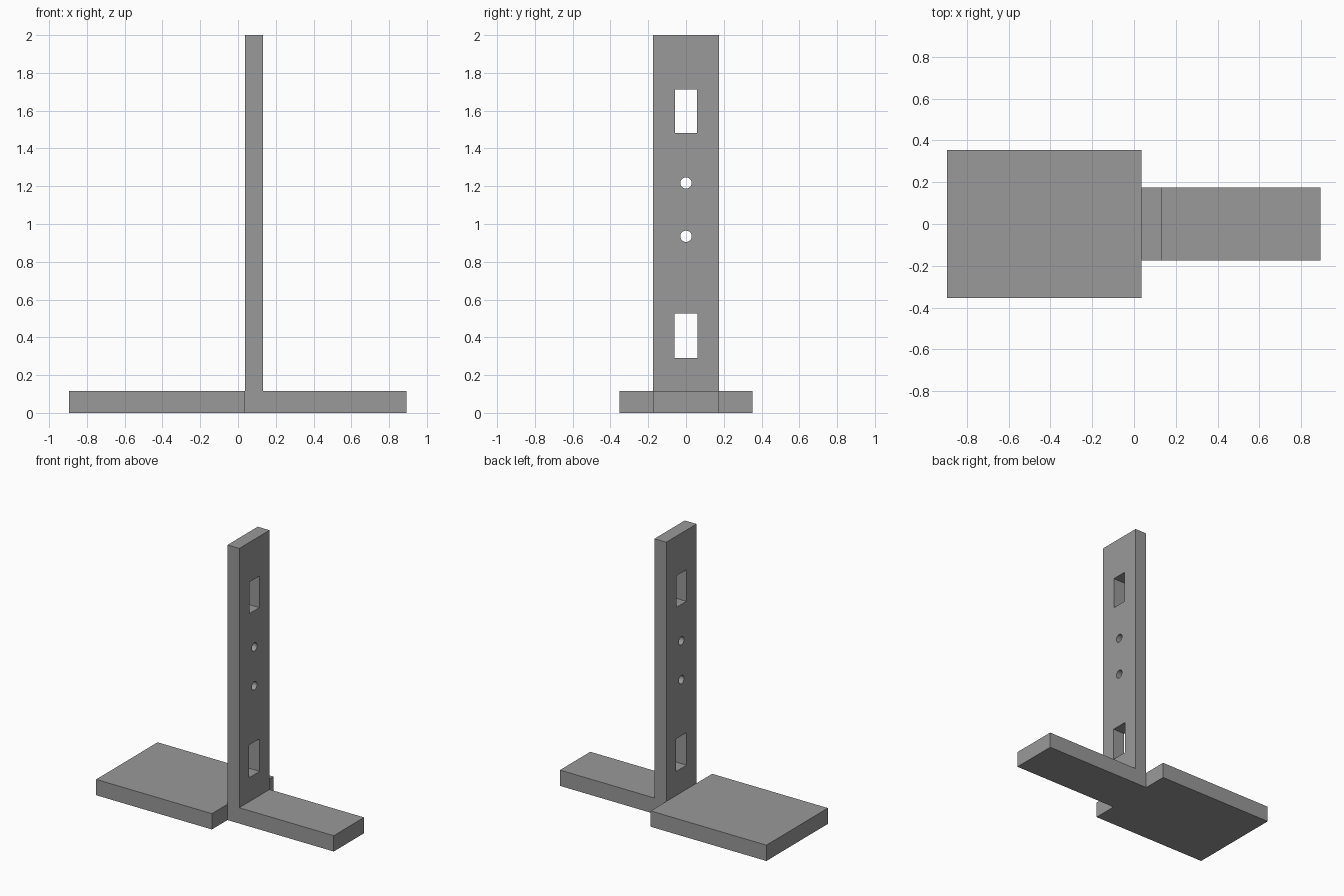
import bpy, bmesh, math
from mathutils import Matrix

if "Cube" in bpy.data.objects:
    bpy.data.objects.remove(bpy.data.objects["Cube"])

grey = bpy.data.materials.new("plain grey")
grey.diffuse_color = (0.32, 0.32, 0.32, 1)
grey.use_nodes = True
grey.node_tree.nodes["Principled BSDF"].inputs["Base Color"].default_value = grey.diffuse_color


def prism(name, profile, half_width):
    """Extrude an (x, z) profile symmetrically along y."""
    bm = bmesh.new()
    face = bm.faces.new([bm.verts.new((x, -half_width, z)) for x, z in profile])
    ext = bmesh.ops.extrude_face_region(bm, geom=[face])["geom"]
    verts = [g for g in ext if isinstance(g, bmesh.types.BMVert)]
    bmesh.ops.translate(bm, verts=verts, vec=(0, 2 * half_width, 0))
    bmesh.ops.recalc_face_normals(bm, faces=bm.faces)
    return finish(name, bm)


def finish(name, bm):
    me = bpy.data.meshes.new(name)
    bm.to_mesh(me)
    bm.free()
    me.materials.append(grey)
    ob = bpy.data.objects.new(name, me)
    bpy.context.collection.objects.link(ob)
    return ob


def box(x0, x1, z0, z1):
    return [(x0, z0), (x1, z0), (x1, z1), (x0, z1)]


BACK, FRONT, THICK = 0.037, 0.132, 0.115

# Wide base plate
prism("base_plate", box(-0.894, BACK, 0, THICK), 0.353)

# Upright and narrow foot in one L-shaped piece
upright = prism("upright_with_foot",
                [(BACK, 0), (0.892, 0), (0.892, THICK), (FRONT, THICK), (FRONT, 2), (BACK, 2)],
                0.174)

# Cutters: two rectangular slots and two round bolt holes
cutters = [prism("slot_cutter", box(-0.05, 0.25, z0, z1), w)
           for z0, z1, w in ((0.29, 0.527, 0.06), (1.482, 1.711, 0.057))]
for z in (0.935, 1.217):
    bm = bmesh.new()
    bmesh.ops.create_cone(bm, cap_ends=True, segments=32, radius1=0.03, radius2=0.03, depth=0.3,
                          matrix=Matrix.Translation((0.1, 0, z)) @ Matrix.Rotation(math.pi / 2, 4, 'Y'))
    cutters.append(finish("bolt_hole_cutter", bm))

# Cut the openings, then drop the cutters
bpy.context.view_layer.objects.active = upright
for c in cutters:
    mod = upright.modifiers.new("opening", 'BOOLEAN')
    mod.operation, mod.solver, mod.object = 'DIFFERENCE', 'EXACT', c
    bpy.ops.object.modifier_apply(modifier=mod.name)
    bpy.data.objects.remove(c)

# Smooth bolt hole walls, sharp edges elsewhere
bpy.ops.object.select_all(action='DESELECT')
upright.select_set(True)
bpy.ops.object.shade_smooth_by_angle(angle=math.radians(30))
